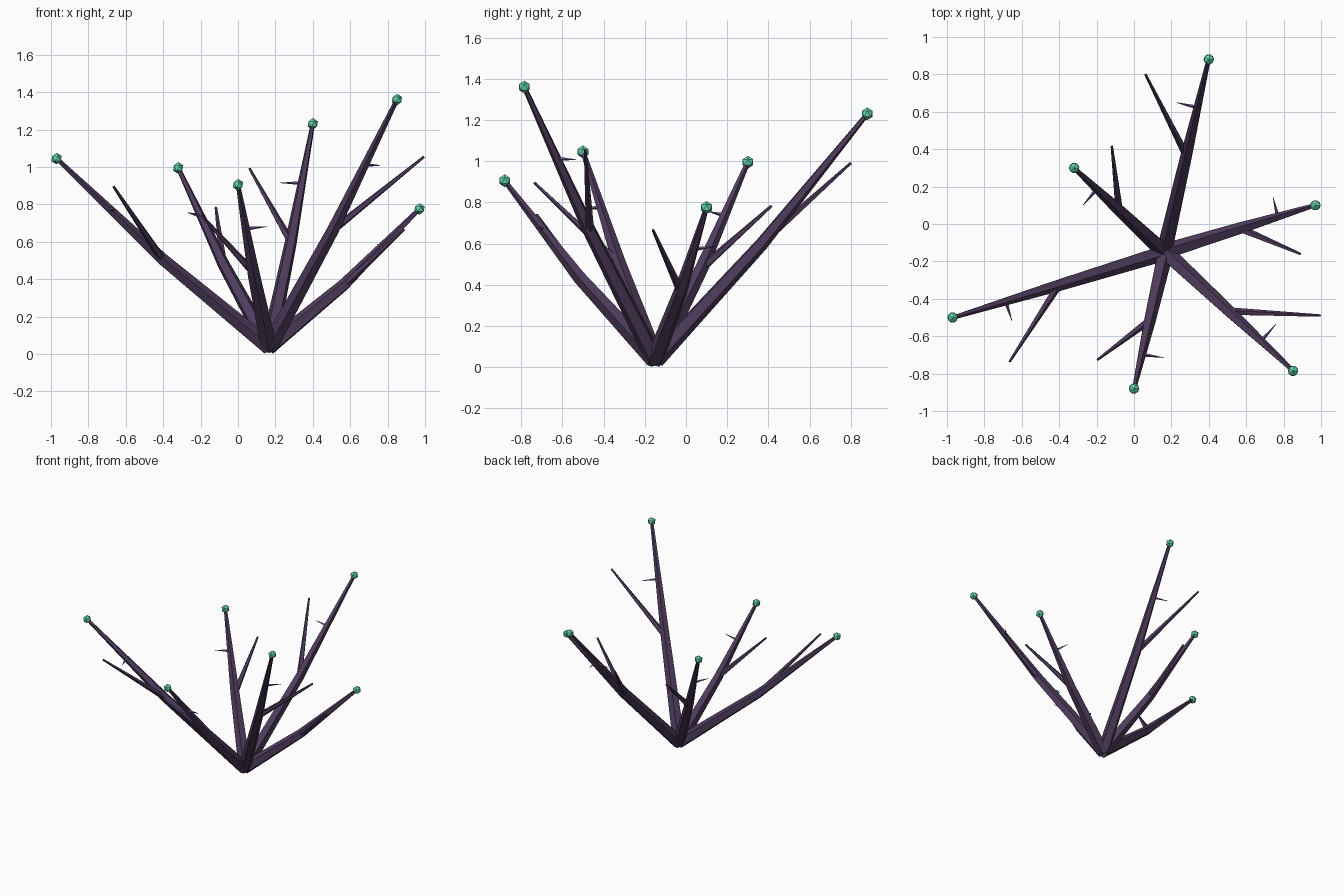
import bpy
import bmesh
from math import cos, sin, tau
from mathutils import Matrix, Vector

cube = bpy.data.objects.get("Cube")
if cube:
    bpy.data.objects.remove(cube)


def make_material(name, rgb):
    mat = bpy.data.materials.new(name)
    mat.use_nodes = True
    colour = (*rgb, 1.0)
    mat.diffuse_color = colour
    shader = next(n for n in mat.node_tree.nodes if n.type == "BSDF_PRINCIPLED")
    shader.inputs["Base Color"].default_value = colour
    shader.inputs["Roughness"].default_value = 0.85
    return mat


bark = make_material("dark purple bark", (0.078, 0.045, 0.108))
thorn_mat = make_material("lavender thorn", (0.16, 0.11, 0.31))
bud_mat = make_material("teal bud", (0.13, 0.70, 0.45))


def finish(bm, name, mat):
    bmesh.ops.recalc_face_normals(bm, faces=bm.faces)
    mesh = bpy.data.meshes.new(name)
    bm.to_mesh(mesh)
    bm.free()
    mesh.materials.append(mat)
    obj = bpy.data.objects.new(name, mesh)
    bpy.context.collection.objects.link(obj)
    return obj


def tapered_tube(name, points, radii, sides, mat):
    """Loft flat-sided rings along a path, square to the path at each point."""
    bm = bmesh.new()
    last = len(points) - 1
    heading = (points[1] - points[0]).normalized()
    turn = heading.to_track_quat("Z", "Y")
    rings = []
    for i, (point, radius) in enumerate(zip(points, radii)):
        before = (point - points[i - 1]).normalized() if i else heading
        after = (points[i + 1] - point).normalized() if i < last else before
        tangent = (before + after).normalized()
        turn = heading.rotation_difference(tangent) @ turn
        heading = tangent
        rings.append([
            bm.verts.new(point + turn @ Vector((radius * cos(tau * k / sides),
                                                radius * sin(tau * k / sides), 0)))
            for k in range(sides)])
    for low, high in zip(rings, rings[1:]):
        for k in range(sides):
            n = (k + 1) % sides
            bm.faces.new((low[k], low[n], high[n], high[k]))
    bm.faces.new(rings[0])
    bm.faces.new(rings[-1])
    return finish(bm, name, mat)


def bud(name, centre):
    bm = bmesh.new()
    bmesh.ops.create_icosphere(bm, subdivisions=1, radius=0.031,
                               matrix=Matrix.Translation(centre))
    return finish(bm, name, bud_mat)


# Each stem: tip, side twig tip, thorn tip
root = Vector((0.165, -0.15, 0.036))
sag = Vector((0, 0, -0.036))
stems = {
    "right": ((-0.97, -0.50, 1.045), (-0.665, -0.735, 0.895), (-0.652, -0.52, 0.77)),
    "back_right": ((-0.32, 0.30, 0.995), (-0.118, 0.415, 0.783), (-0.273, 0.10, 0.757)),
    "front": ((0.0, -0.88, 0.905), (-0.195, -0.725, 0.74), (0.16, -0.715, 0.682)),
    "back": ((0.40, 0.88, 1.23), (0.062, 0.80, 0.99), (0.225, 0.65, 0.915)),
    "front_left": ((0.85, -0.785, 1.36), (0.995, -0.49, 1.055), (0.76, -0.535, 1.008)),
    "left": ((0.97, 0.10, 0.775), (0.888, -0.16, 0.666), (0.743, 0.147, 0.587)),
}

for side, spots in stems.items():
    tip, twig_tip, thorn_tip = map(Vector, spots)
    bend = root.lerp(tip, 0.5) + sag
    tapered_tube(side + "_stem", [root, bend, tip], [0.046, 0.034, 0.012], 5, bark)
    tapered_tube(side + "_twig", [bend, twig_tip], [0.022, 0.007], 5, bark)
    tapered_tube(side + "_thorn", [bend.lerp(tip, 0.5), thorn_tip],
                 [0.011, 0.001], 4, thorn_mat)
    bud(side + "_bud", tip)
